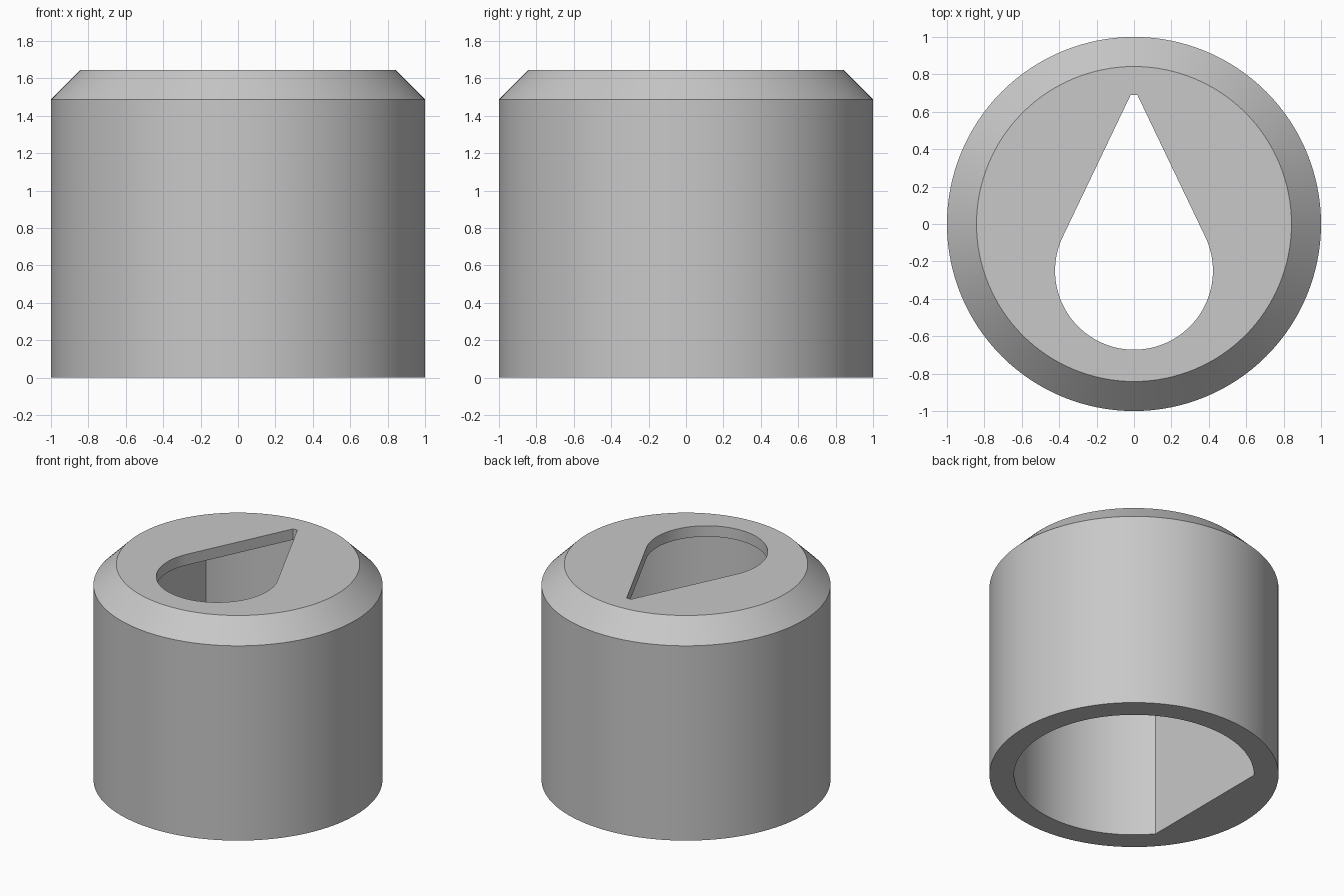
import bpy, bmesh, math

cube = bpy.data.objects.get("Cube")
if cube:
    bpy.data.objects.remove(cube, do_unlink=True)

HEIGHT, CHAMFER, PLATE = 1.645, 0.158, 0.083
SEGMENTS = 128

grey = bpy.data.materials.new("plain grey")
grey.use_nodes = True
grey.diffuse_color = (0.58, 0.58, 0.58, 1)
grey.node_tree.nodes["Principled BSDF"].inputs["Base Color"].default_value = grey.diffuse_color


def arc(radius, start, end, steps, cy=0.0):
    """Points along a circular arc, angles in radians."""
    return [(radius * math.cos(a), cy + radius * math.sin(a))
            for a in (start + (end - start) * i / steps for i in range(steps + 1))]


def stack(name, layers):
    """Closed solid through matching outlines, given as (outline, z) from bottom to top."""
    bm = bmesh.new()
    rings = [[bm.verts.new((x, y, z)) for x, y in outline] for outline, z in layers]
    n = len(rings[0])
    bm.faces.new(rings[0][::-1])
    bm.faces.new(rings[-1])
    for low, high in zip(rings, rings[1:]):
        for i in range(n):
            j = (i + 1) % n
            bm.faces.new((low[i], low[j], high[j], high[i]))
    mesh = bpy.data.meshes.new(name)
    bm.to_mesh(mesh)
    bm.free()
    mesh.materials.append(grey)
    obj = bpy.data.objects.new(name, mesh)
    bpy.context.collection.objects.link(obj)
    return obj


# Outer body with chamfered top
def circle(radius):
    return arc(radius, 0, 2 * math.pi, SEGMENTS)[:-1]


body = stack("cap_body", [(circle(1), 0), (circle(1), HEIGHT - CHAMFER),
                          (circle(1 - CHAMFER), HEIGHT)])

# D-shaped bore, flat on the -x side, open at the bottom
half_flat = math.radians(39.6)
bore_outline = arc(0.83, half_flat - math.pi, math.pi - half_flat, 100)
bore = stack("bore_cutter", [(bore_outline, -0.2), (bore_outline, HEIGHT - PLATE)])

# Teardrop opening through the top plate
slope = math.radians(25.6)
drop_outline = arc(0.422, -math.pi - slope, slope, 72, cy=-0.25)
drop_outline += [(0.018, 0.69), (-0.018, 0.69)]
drop = stack("teardrop_cutter", [(drop_outline, HEIGHT - 0.4), (drop_outline, HEIGHT + 0.2)])

bpy.ops.object.select_all(action='DESELECT')
bpy.context.view_layer.objects.active = body
body.select_set(True)
for cutter in (bore, drop):
    cutter.hide_render = True
    mod = body.modifiers.new(cutter.name, 'BOOLEAN')
    mod.operation = 'DIFFERENCE'
    mod.solver = 'EXACT'
    mod.object = cutter
    bpy.ops.object.modifier_apply(modifier=mod.name)
    bpy.data.objects.remove(cutter, do_unlink=True)

bpy.ops.object.shade_smooth_by_angle(angle=math.radians(30))
